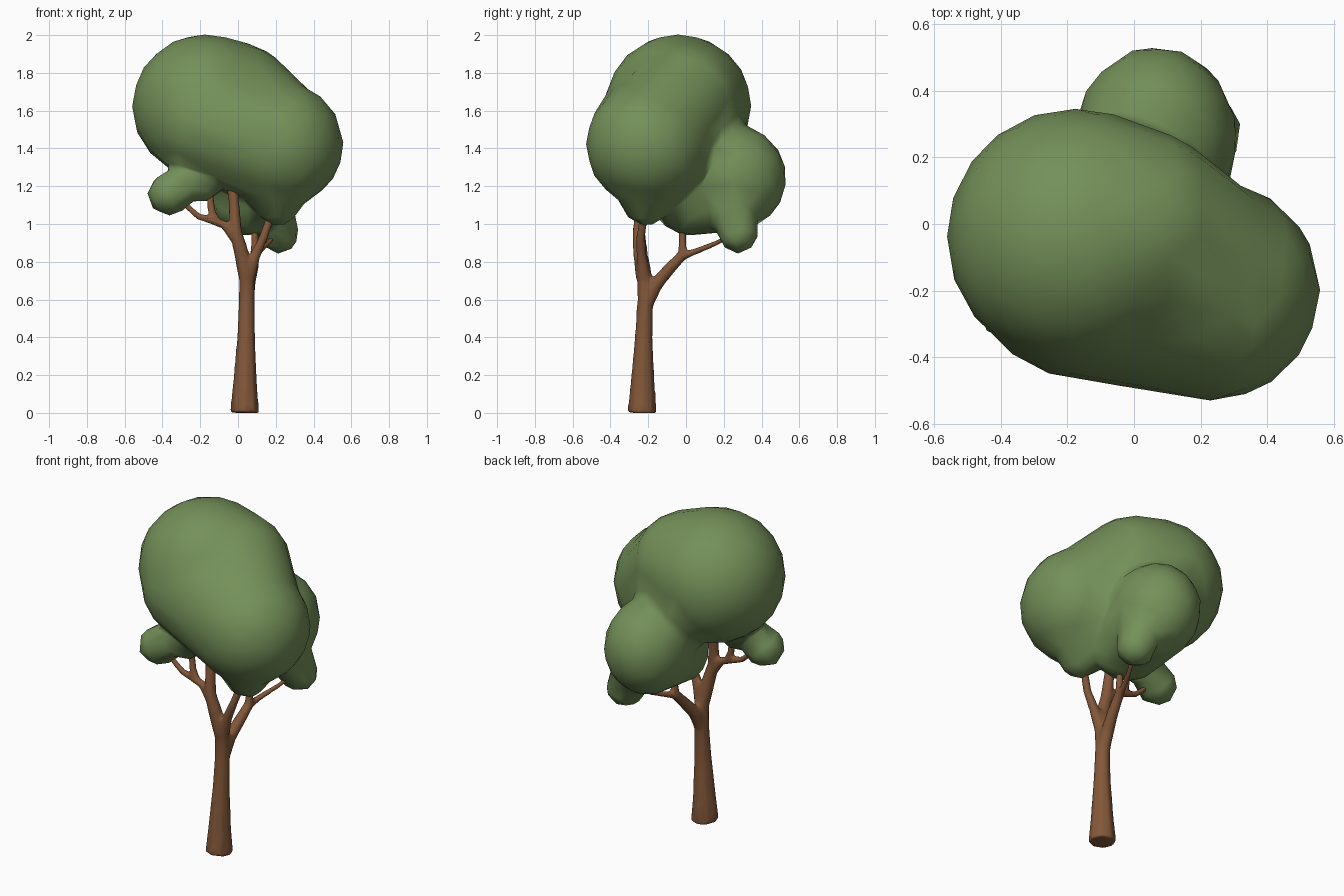
import bpy, bmesh, math
from mathutils import Vector, Matrix

if "Cube" in bpy.data.objects:
    bpy.data.objects.remove(bpy.data.objects["Cube"])


def material(name, rgb):
    m = bpy.data.materials.new(name)
    m.diffuse_color = (*rgb, 1)
    m.use_nodes = True
    m.node_tree.nodes["Principled BSDF"].inputs["Base Color"].default_value = m.diffuse_color
    return m


LEAF = material("leaf green", (0.175, 0.28, 0.1))
BARK = material("bark brown", (0.23, 0.098, 0.042))


def add_blended(name, bm, mat, voxel, smooth, ratio):
    # fuse overlapping pieces into one soft skin, then cut it down to low poly
    bmesh.ops.recalc_face_normals(bm, faces=bm.faces)
    me = bpy.data.meshes.new(name)
    bm.to_mesh(me)
    bm.free()
    me.materials.append(mat)
    ob = bpy.data.objects.new(name, me)
    bpy.context.collection.objects.link(ob)
    m = ob.modifiers.new("blend", "REMESH")
    m.mode, m.voxel_size, m.use_smooth_shade = "VOXEL", voxel, True
    m = ob.modifiers.new("soften", "SMOOTH")
    m.factor, m.iterations = 0.5, smooth
    m = ob.modifiers.new("simplify", "DECIMATE")
    m.ratio = ratio
    return ob


def hull(bm, balls):
    # convex skin stretched over several balls
    tmp = bmesh.new()
    for c, r in balls:
        r = r if isinstance(r, tuple) else (r, r, r)
        mat = Matrix.Translation(c) @ Matrix.Diagonal((*r, 1))
        bmesh.ops.create_icosphere(tmp, subdivisions=3, radius=1, matrix=mat)
    res = bmesh.ops.convex_hull(tmp, input=tmp.verts[:])
    inside = {g for g in res["geom_interior"] if isinstance(g, bmesh.types.BMVert)}
    bmesh.ops.delete(tmp, geom=list(inside), context="VERTS")
    me = bpy.data.meshes.new("tmp")
    tmp.to_mesh(me)
    tmp.free()
    bm.from_mesh(me)
    bpy.data.meshes.remove(me)


def limb(bm, pts, sides=8):
    # tapered tube through (x, y, z, radius) points
    ps = [Vector(p[:3]) for p in pts]
    rings = []
    for i, p in enumerate(ps):
        d = (ps[min(i + 1, len(ps) - 1)] - ps[max(i - 1, 0)]).normalized()
        if abs(d.y) < 0.8:
            u = Vector((0, 1, 0)).cross(d).normalized()
        else:
            u = d.cross(Vector((0, 0, 1))).normalized()
        v = d.cross(u)
        rings.append([bm.verts.new(p + pts[i][3] * (math.cos(a) * u + math.sin(a) * v))
                      for a in (2 * math.pi * k / sides for k in range(sides))])
    for a, b in zip(rings, rings[1:]):
        for k in range(sides):
            j = (k + 1) % sides
            bm.faces.new((a[k], a[j], b[j], b[k]))
    bm.faces.new(rings[0])
    bm.faces.new(rings[-1])


# Crown: big lobes, back lobe, hanging lobe and two small clumps, blended together
bm = bmesh.new()
big = ((-0.175, -0.04, 1.625), (0.387, 0.388, 0.38))
top = ((0.0, -0.01, 1.66), 0.3)
low = ((-0.15, -0.12, 1.54), (0.35, 0.345, 0.31))
right = ((0.228, -0.2, 1.42), 0.331)
back = ((0.065, 0.255, 1.245), (0.245, 0.278, 0.28))
hull(bm, [big, top, low])
hull(bm, [low, right])
hull(bm, [top, ((0.22, -0.2, 1.43), 0.31)])
hull(bm, [back, ((0.06, 0.02, 1.125), 0.19)])
hull(bm, [((0.06, 0.22, 1.27), 0.22), ((-0.05, 0.05, 1.5), 0.24)])
hull(bm, [((0.21, -0.215, 1.11), 0.12), ((0.2, -0.18, 1.3), 0.23)])
# left clump
neck = ((-0.25, -0.23, 1.23), 0.085)
hull(bm, [((-0.365, -0.24, 1.16), 0.115), neck])
hull(bm, [neck, ((-0.19, -0.22, 1.215), 0.1)])
hull(bm, [neck, ((-0.28, -0.2, 1.36), 0.09)])
# back clump
hull(bm, [((0.215, 0.275, 0.955), 0.11), ((0.19, 0.25, 1.1), 0.1)])
add_blended("crown", bm, LEAF, 0.025, 6, 0.04)

# Trunk
bm = bmesh.new()
limb(bm, [(0.035, -0.232, 0.0, 0.079), (0.037, -0.23, 0.15, 0.065), (0.043, -0.224, 0.4, 0.048),
          (0.046, -0.215, 0.6, 0.043), (0.047, -0.22, 0.72, 0.042), (0.04, -0.235, 0.82, 0.038)])
# Main branches
limb(bm, [(0.045, -0.225, 0.72, 0.043), (0.015, -0.243, 0.86, 0.039), (-0.012, -0.25, 0.96, 0.034),
          (-0.022, -0.235, 1.12, 0.029), (-0.04, -0.22, 1.32, 0.034)])
limb(bm, [(0.05, -0.22, 0.7, 0.038), (0.09, -0.235, 0.83, 0.029),
          (0.135, -0.24, 0.93, 0.024), (0.18, -0.22, 1.06, 0.022)])
limb(bm, [(0.047, -0.21, 0.58, 0.04), (0.055, -0.16, 0.68, 0.038),
          (0.075, -0.09, 0.76, 0.033), (0.09, -0.01, 0.845, 0.027)])
# Left twigs
limb(bm, [(-0.012, -0.245, 0.92, 0.029), (-0.07, -0.24, 0.995, 0.024), (-0.14, -0.24, 1.02, 0.022),
          (-0.21, -0.24, 1.04, 0.018), (-0.3, -0.24, 1.12, 0.016)])
limb(bm, [(-0.11, -0.24, 1.005, 0.023), (-0.14, -0.235, 1.07, 0.021), (-0.155, -0.23, 1.2, 0.018)])
# Back twigs
limb(bm, [(0.088, -0.02, 0.82, 0.026), (0.09, -0.018, 0.9, 0.021), (0.085, -0.02, 1.02, 0.019)])
limb(bm, [(0.085, -0.03, 0.825, 0.024), (0.11, 0.05, 0.855, 0.018),
          (0.15, 0.14, 0.89, 0.015), (0.19, 0.22, 0.93, 0.014)])
add_blended("trunk_and_branches", bm, BARK, 0.009, 8, 0.12)
